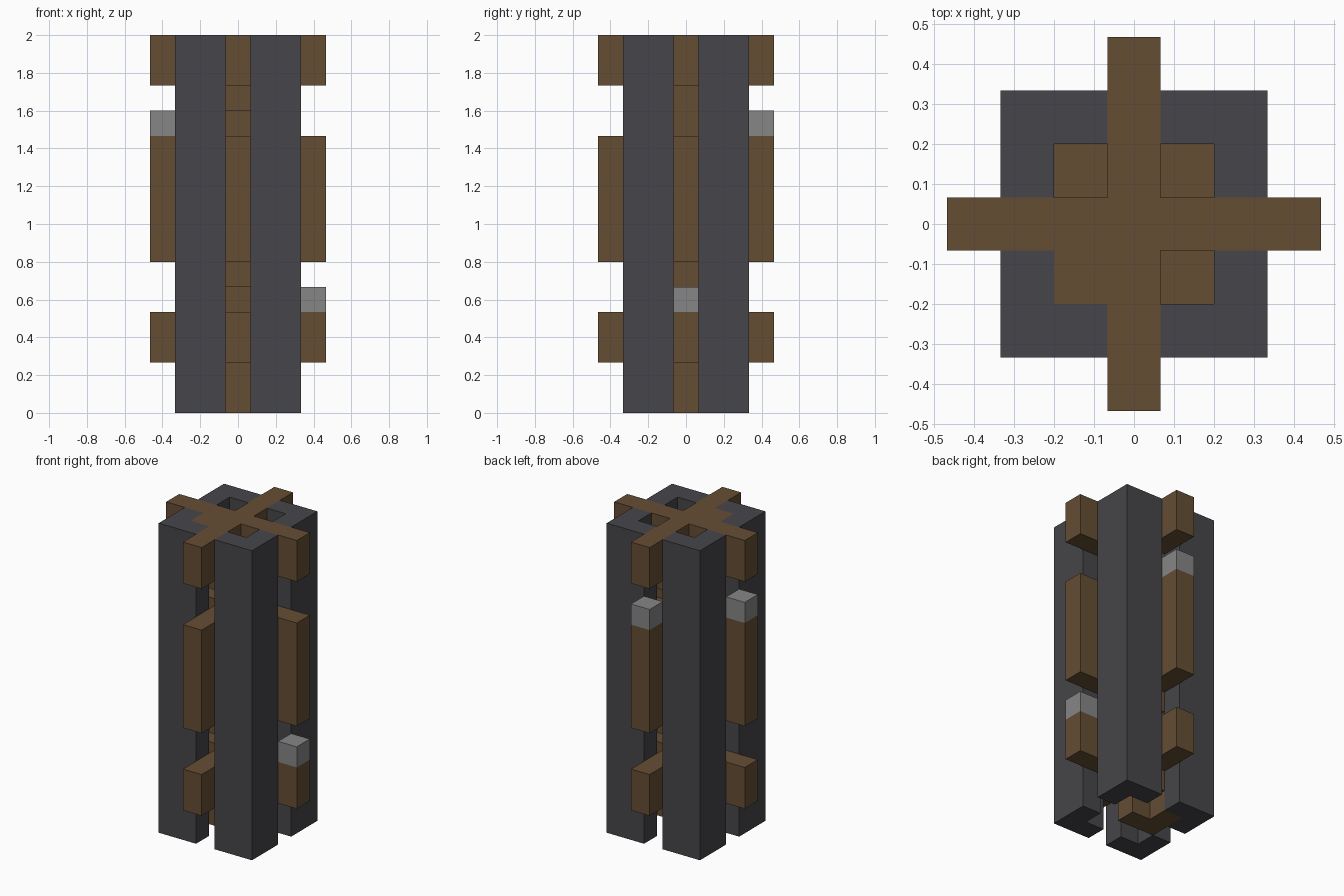
import bpy, bmesh
from mathutils import Vector

U = 2 / 15  # one block unit

old = bpy.data.objects.get("Cube")
if old:
    bpy.data.objects.remove(old, do_unlink=True)


def material(name, rgb):
    m = bpy.data.materials.new(name)
    m.use_nodes = True
    m.diffuse_color = (*rgb, 1)
    m.node_tree.nodes["Principled BSDF"].inputs["Base Color"].default_value = (*rgb, 1)
    return m


WOOD = material("brown_wood", (0.130, 0.075, 0.034))
STONE = material("dark_stone", (0.061, 0.060, 0.068))
METAL = material("grey_metal", (0.238, 0.238, 0.238))


def prism(name, outline, z0, z1, mat):
    """Extrude an outline, given in block units, between two heights."""
    bm = bmesh.new()
    face = bm.faces.new([bm.verts.new((x * U, y * U, z0 * U)) for x, y in outline])
    up = bmesh.ops.extrude_face_region(bm, geom=[face])["geom"]
    bmesh.ops.translate(bm, vec=Vector((0, 0, (z1 - z0) * U)),
                        verts=[v for v in up if isinstance(v, bmesh.types.BMVert)])
    bmesh.ops.recalc_face_normals(bm, faces=bm.faces)
    mesh = bpy.data.meshes.new(name)
    bm.to_mesh(mesh)
    bm.free()
    mesh.materials.append(mat)
    obj = bpy.data.objects.new(name, mesh)
    bpy.context.collection.objects.link(obj)
    return obj


def block(name, x, y, z0, z1, mat, hx=0.5, hy=0.5):
    return prism(name, [(x - hx, y - hy), (x + hx, y - hy),
                        (x + hx, y + hy), (x - hx, y + hy)], z0, z1, mat)


# Four corner pillars, hollowed at the inner corner
PILLAR = [(1.5, 0.5), (2.5, 0.5), (2.5, 2.5), (0.5, 2.5), (0.5, 1.5), (1.5, 1.5)]
for sx in (-1, 1):
    for sy in (-1, 1):
        prism("corner_pillar", [(x * sx, y * sy) for x, y in PILLAR], 0, 15, STONE)

# Central post with crossed beams: (bottom, top, reach)
CROSSES = [(2, 4, 3.5), (5, 6, 1.5), (6, 11, 3.5), (12, 13, 1.5), (13, 15, 3.5)]
SIDES = {"right": (1, 0), "back": (0, 1), "left": (-1, 0), "front": (0, -1)}
block("central_post", 0, 0, 0, 15, WOOD)
for z0, z1, reach in CROSSES:
    mid, half = (reach + 0.5) / 2, (reach - 0.5) / 2
    for side, (dx, dy) in SIDES.items():
        block(side + "_beam", dx * mid, dy * mid, z0, z1, WOOD,
              half if dx else 0.5, half if dy else 0.5)

# Inner steps winding up around the post, where no beam fills the space
RING = [(-1, 1), (0, 1), (1, 1), (1, 0), (1, -1), (0, -1), (-1, -1), (-1, 0)]
for level in range(15):
    x, y = RING[level % 8]
    in_beam = any(z0 <= level < z1 for z0, z1, _ in CROSSES)
    if x * y or not in_beam:
        block("inner_step", x, y, level, level + 1, WOOD)
block("first_step", -1, 0, 0, 1, WOOD)

# Metal caps on three beam ends
for side, level in (("right", 4), ("left", 11), ("back", 11)):
    dx, dy = SIDES[side]
    block(side + "_cap", dx * 3, dy * 3, level, level + 1, METAL)
